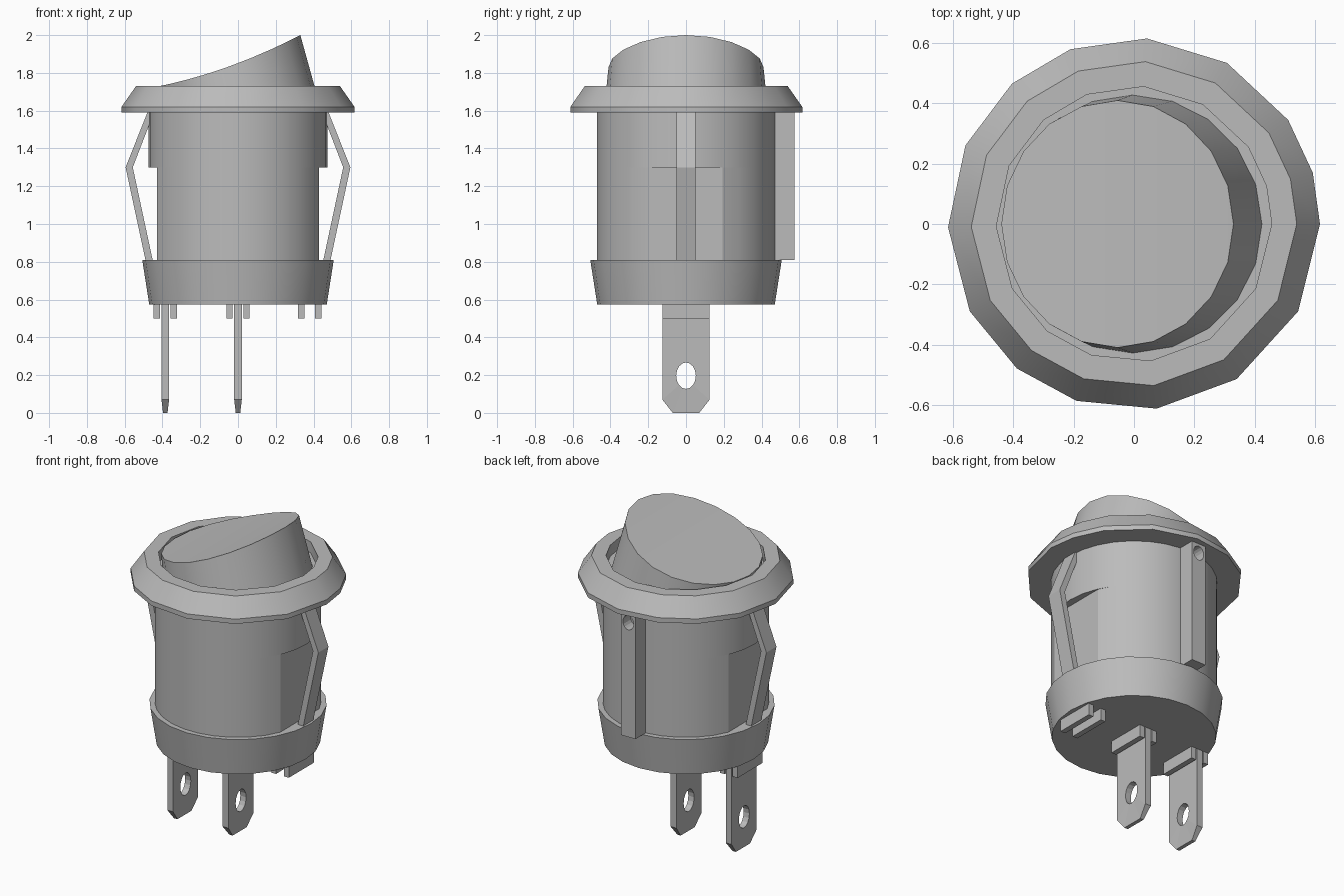
import bpy, bmesh
from math import sin, cos, radians, tau, pi

if "Cube" in bpy.data.objects:
    bpy.data.objects.remove(bpy.data.objects["Cube"])

grey = bpy.data.materials.new("plain grey")
grey.use_nodes = True
grey.diffuse_color = (0.5, 0.5, 0.5, 1)
grey.node_tree.nodes["Principled BSDF"].inputs["Base Color"].default_value = (0.5, 0.5, 0.5, 1)


def finish(name, bm, smooth=None):
    bmesh.ops.recalc_face_normals(bm, faces=bm.faces[:])
    mesh = bpy.data.meshes.new(name)
    bm.to_mesh(mesh)
    bm.free()
    mesh.materials.append(grey)
    ob = bpy.data.objects.new(name, mesh)
    bpy.context.collection.objects.link(ob)
    if smooth:
        bpy.ops.object.select_all(action='DESELECT')
        ob.select_set(True)
        bpy.context.view_layer.objects.active = ob
        bpy.ops.object.shade_smooth_by_angle(angle=radians(smooth))
    return ob


def ring(radius, z, angles, limit=9):
    return [(max(-limit, min(limit, radius * cos(a))), radius * sin(a), z) for a in angles]


def even(n):
    return [tau * i / n for i in range(n)]


def loft(name, rings, smooth=None, cap_end=True):
    """Skin a stack of equal-length rings and cap the ends."""
    bm = bmesh.new()
    loops = [[bm.verts.new(p) for p in r] for r in rings]
    n = len(loops[0])
    for a, b in zip(loops, loops[1:]):
        for i in range(n):
            j = (i + 1) % n
            bm.faces.new((a[i], a[j], b[j], b[i]))
    bm.faces.new(loops[0])
    if cap_end:
        bm.faces.new(loops[-1])
    else:  # strips across y, so that a curved top stays clean
        top = loops[-1]
        for i in range(n // 2):
            quad = [top[i], top[i + 1], top[-i - 1], top[-i]]
            bm.faces.new(list(dict.fromkeys(quad)))
    return finish(name, bm, smooth)


def box(name, x, y, z):
    corners = [(x[0], y[0]), (x[1], y[0]), (x[1], y[1]), (x[0], y[1])]
    return loft(name, [[(px, py, h) for px, py in corners] for h in z])


# Rim: uneven faceted flange with a shallow well for the rocker
facets = [radians(a) for a in (0, 16, 34, 60, 86, 110, 131, 155, 181, 208, 231, 252, 277, 303.5, 332)]
loft("rim", [ring(r, z, facets) for r, z in
             ((0.617, 1.59), (0.617, 1.62), (0.54, 1.73), (0.457, 1.73), (0.457, 1.66))], 30)

# Rocker: leaning sides and a hollow sloping top
N = 20
foot = ring(0.43, 1.64, even(N))
crown = []
for a in even(N):
    x = -0.055 + 0.385 * cos(a)
    t = (x + 0.44) / 0.77
    crown.append((x, 0.41 * sin(a), 1.725 + 0.15 * t + 0.125 * t * t))
loft("rocker", [foot, crown], 35, cap_end=False)

# Barrel: round above, flattened on both sides below
turn = even(30)
loft("upper_barrel", [ring(0.475, z, turn) for z in (1.3, 1.59)], 30)
loft("lower_barrel", [ring(0.475, z, turn, 0.43) for z in (0.81, 1.3)], 22)
loft("base_collar", [ring(0.47, 0.575, even(24)), ring(0.507, 0.81, even(24))], 30)

# Locating key on the back, with a small blind hole near its top
key = box("back_key", (-0.05, 0.05), (0.42, 0.575), (0.81, 1.59))
cutter = loft("key_hole_cutter", [[(0.037 * cos(a), y, 1.53 + 0.045 * sin(a)) for a in even(16)]
                                  for y in (0.5, 0.65)])
cut = key.modifiers.new("hole", 'BOOLEAN')
cut.object = cutter
cut.solver = 'EXACT'
cutter.hide_render = True
cutter.hide_set(True)

# Bent spring clips on both sides
outer = [(0.49, 0.81), (0.595, 1.3), (0.48, 1.59)]
inner = [(0.445, 1.59), (0.557, 1.3), (0.452, 0.81)]
for side, word in ((1, "left"), (-1, "right")):
    loft(word + "_clip", [[(side * x, y, z) for x, z in outer + inner] for y in (-0.05, 0.05)])


def blade(name, x):
    """Contact blade with tapered tip and an oval hole."""
    bm = bmesh.new()
    outline = [(0.125, 0.2), (0.125, 0.575), (0, 0.575), (-0.125, 0.575), (-0.125, 0.2),
               (-0.125, 0.07), (-0.07, 0), (0, 0), (0.07, 0), (0.125, 0.07)]
    steps = [0, 2, 4, 6, 8, 10, 11, 12, 13, 14]
    hole = [(0.052 * cos(s * pi / 8), 0.197 + 0.07 * sin(s * pi / 8)) for s in range(16)]
    sheets = []
    for side in (-1, 1):
        edge = [bm.verts.new((x + side * (0.012 if z == 0 else 0.02), y, z)) for y, z in outline]
        rim = [bm.verts.new((x + side * 0.02, y, z)) for y, z in hole]
        for i, s in enumerate(steps):
            j = (i + 1) % len(steps)
            end = steps[j] or len(hole)
            arc = [rim[k % len(hole)] for k in range(end, s - 1, -1)]
            bm.faces.new([edge[i], edge[j]] + arc)
        sheets.append((edge, rim))
    for a, b in zip(*sheets):
        for i in range(len(a)):
            j = (i + 1) % len(a)
            bm.faces.new((a[i], a[j], b[j], b[i]))
    finish(name, bm)


# Contact blades and the paired guide rails under the base
blade("side_blade", -0.385)
blade("middle_blade", 0)
for x, word in ((-0.385, "right"), (0, "middle"), (0.38, "left")):
    for offset, end in ((-0.045, "a"), (0.045, "b")):
        box(f"{word}_rail_{end}", (x + offset - 0.017, x + offset + 0.017), (-0.125, 0.125), (0.5, 0.58))
